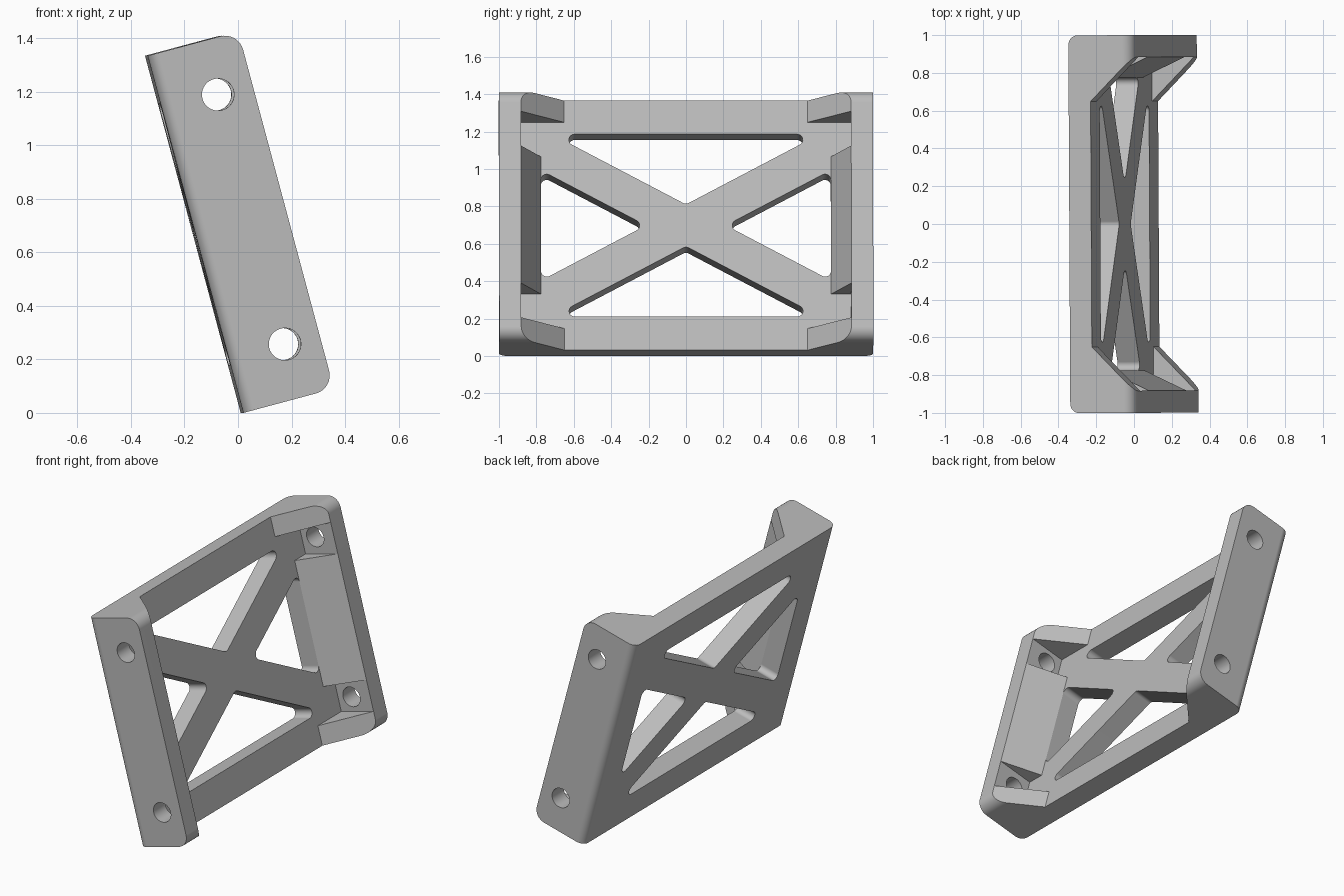
import bpy
import math
from mathutils import Matrix, Vector

if "Cube" in bpy.data.objects:
    bpy.data.objects.remove(bpy.data.objects["Cube"], do_unlink=True)

# Main dimensions: x is depth, y is width, z is height, before leaning back
HEIGHT, DEPTH, WALL = 1.381, 0.35, 0.12
INNER = 1 - WALL + 0.003
MID = HEIGHT / 2
PAD = 0.1
SLOPE, GAP = 0.543, 0.116

grey = bpy.data.materials.new("grey")
grey.use_nodes = True
grey.diffuse_color = (0.5, 0.5, 0.5, 1)
grey.node_tree.nodes["Principled BSDF"].inputs["Base Color"].default_value = (0.5, 0.5, 0.5, 1)


def rounded(points, radii, steps=8):
    """Replace each corner of a polygon by an arc of the given radius."""
    out = []
    for i, p in enumerate(points):
        p, r = Vector(p), radii[i]
        if r == 0:
            out.append(p)
            continue
        a = (Vector(points[i - 1]) - p).normalized()
        b = (Vector(points[(i + 1) % len(points)]) - p).normalized()
        half = a.angle(b) / 2
        centre = p + (a + b).normalized() * r / math.sin(half)
        start = p + a * r / math.tan(half) - centre
        end = p + b * r / math.tan(half) - centre
        sweep = start.angle_signed(end)
        for k in range(steps + 1):
            t = -sweep * k / steps
            c, s = math.cos(t), math.sin(t)
            out.append(centre + Vector((c * start.x - s * start.y, s * start.x + c * start.y)))
    return out


def prism(name, points, low, high, axis):
    """Extrude a 2D outline along one axis; the other two axes keep their order."""
    def place(p, h):
        q = [p[0], p[1]]
        q.insert("xyz".index(axis), h)
        return q
    n = len(points)
    verts = [place(p, low) for p in points] + [place(p, high) for p in points]
    faces = [list(range(n))[::-1], list(range(n, 2 * n))]
    faces += [[i, (i + 1) % n, (i + 1) % n + n, i + n] for i in range(n)]
    mesh = bpy.data.meshes.new(name)
    mesh.from_pydata(verts, [], faces)
    # Make the shell face outward
    volume = 0
    for f in faces:
        a = Vector(verts[f[0]])
        for j in range(1, len(f) - 1):
            volume += a.dot(Vector(verts[f[j]]).cross(Vector(verts[f[j + 1]])))
    if volume < 0:
        mesh.flip_normals()
    mesh.materials.append(grey)
    obj = bpy.data.objects.new(name, mesh)
    bpy.context.collection.objects.link(obj)
    return obj


def combine(target, tool, operation):
    """Apply a boolean and discard the tool object."""
    mod = target.modifiers.new("cut", 'BOOLEAN')
    mod.operation, mod.object, mod.solver = operation, tool, 'EXACT'
    bpy.context.view_layer.update()
    graph = bpy.context.evaluated_depsgraph_get()
    mesh = bpy.data.meshes.new_from_object(target.evaluated_get(graph))
    target.modifiers.clear()
    target.data = mesh
    bpy.data.objects.remove(tool, do_unlink=True)


# Back plate and two side flanges, with rounded rear corners
channel = [(0, -1), (0, 1), (DEPTH + PAD, 1), (DEPTH + PAD, INNER), (WALL, INNER),
           (WALL, -INNER), (DEPTH + PAD, -INNER), (DEPTH + PAD, -1)]
bracket = prism("bracket", rounded(channel, [0.05, 0.05] + [0] * 6), -PAD, HEIGHT + PAD, "z")

# Sloped gussets in the corners and between the bolt holes
gussets = [(0.65, -PAD, WALL), (0.65, HEIGHT - WALL, HEIGHT + PAD), (0.775, 0.31, HEIGHT - 0.31)]
for side in (-1, 1):
    for foot, low, high in gussets:
        outline = [(WALL, foot), (DEPTH, INNER), (DEPTH, 0.94), (0.06, 0.94), (0.06, foot)]
        outline = [(x, side * y) for x, y in outline]
        combine(bracket, prism("gusset", outline, low, high, "z"), 'UNION')

# Trim to the side outline with rounded front corners
side_outline = [(-PAD, 0), (DEPTH, 0), (DEPTH, HEIGHT), (-PAD, HEIGHT)]
trim = prism("trim", rounded(side_outline, [0, 0.07, 0.07, 0]), -1 - PAD, 1 + PAD, "y")
combine(bracket, trim, 'INTERSECT')

# Triangular windows that leave a cross brace
for side in (-1, 1):
    rise = 0.505
    reach = (rise - GAP) / SLOPE
    tri = [(0, MID + side * GAP), (reach, MID + side * rise), (-reach, MID + side * rise)]
    combine(bracket, prism("window", rounded(tri, [0.031] * 3), -PAD, 0.2, "x"), 'DIFFERENCE')
    edge, tip = 0.775, GAP / SLOPE
    rise = (edge - tip) * SLOPE
    tri = [(side * tip, MID), (side * edge, MID + rise), (side * edge, MID - rise)]
    combine(bracket, prism("window", rounded(tri, [0.031] * 3), -PAD, 0.2, "x"), 'DIFFERENCE')

# Bolt holes through both flanges
for z in (0.208, HEIGHT - 0.208):
    ring = [(0.216 + 0.06 * math.cos(math.tau * i / 40), z + 0.06 * math.sin(math.tau * i / 40))
            for i in range(40)]
    combine(bracket, prism("bolt_hole", ring, -1 - PAD, 1 + PAD, "y"), 'DIFFERENCE')

# Lean the bracket back
lean = Matrix.Rotation(math.radians(-15), 4, 'Y')
turn = Matrix.Rotation(math.radians(0.3), 4, 'Z')
bracket.data.transform(turn @ Matrix.Translation((0.015, 0, 0)) @ lean)

# Smooth the fillets and keep the flat faces flat
bpy.ops.object.select_all(action='DESELECT')
bracket.select_set(True)
bpy.context.view_layer.objects.active = bracket
bpy.ops.object.shade_smooth_by_angle(angle=math.radians(25))
weighted = bracket.modifiers.new("flat_normals", 'WEIGHTED_NORMAL')
weighted.keep_sharp = True
